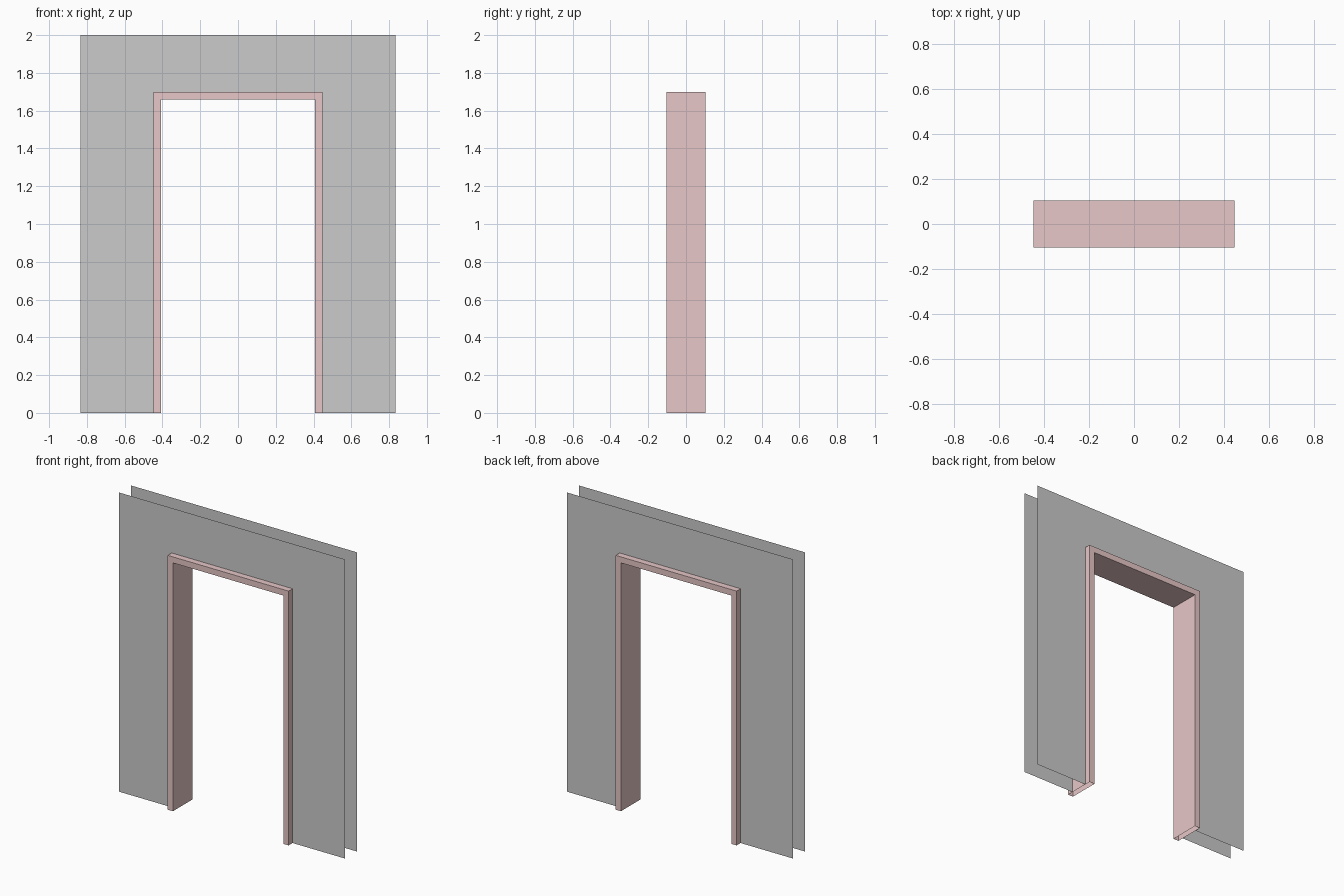
import bpy, bmesh

if "Cube" in bpy.data.objects:
    bpy.data.objects.remove(bpy.data.objects["Cube"])

def arch(half, top):
    # Doorway outline from the left foot to the right foot
    return [(-half, 0), (-half, top), (half, top), (half, 0)]

def build(name, strips):
    # Each strip joins two matching (outline, y) rails with quads
    bm = bmesh.new()
    for (a, ya), (b, yb) in strips:
        va = [bm.verts.new((x, ya, z)) for x, z in a]
        vb = [bm.verts.new((x, yb, z)) for x, z in b]
        for i in range(3):
            bm.faces.new((va[i], va[i + 1], vb[i + 1], vb[i]))
    bmesh.ops.remove_doubles(bm, verts=bm.verts, dist=0.0001)
    mesh = bpy.data.meshes.new(name)
    bm.to_mesh(mesh)
    bm.free()
    obj = bpy.data.objects.new(name, mesh)
    bpy.context.collection.objects.link(obj)
    return obj

outer, inner, wall_edge = arch(0.447, 1.70), arch(0.408, 1.66), arch(0.835, 2.0)
D, W = 0.104, 0.062

# Hollow door frame, open at the feet
frame = build("door_frame", [
    ((outer, -D), (inner, -D)),
    ((inner, -D), (inner, D)),
    ((inner, D), (outer, D)),
    ((outer, D), (outer, -D)),
])
mat = bpy.data.materials.new("frame_paint")
mat.diffuse_color = (0.8, 0.57, 0.57, 1)
mat.use_nodes = True
mat.node_tree.nodes["Principled BSDF"].inputs["Base Color"].default_value = mat.diffuse_color
frame.data.materials.append(mat)

# Thin wall sheets around the frame, front and back
build("wall_front", [((wall_edge, -W), (outer, -W))])
build("wall_back", [((outer, W), (wall_edge, W))])
